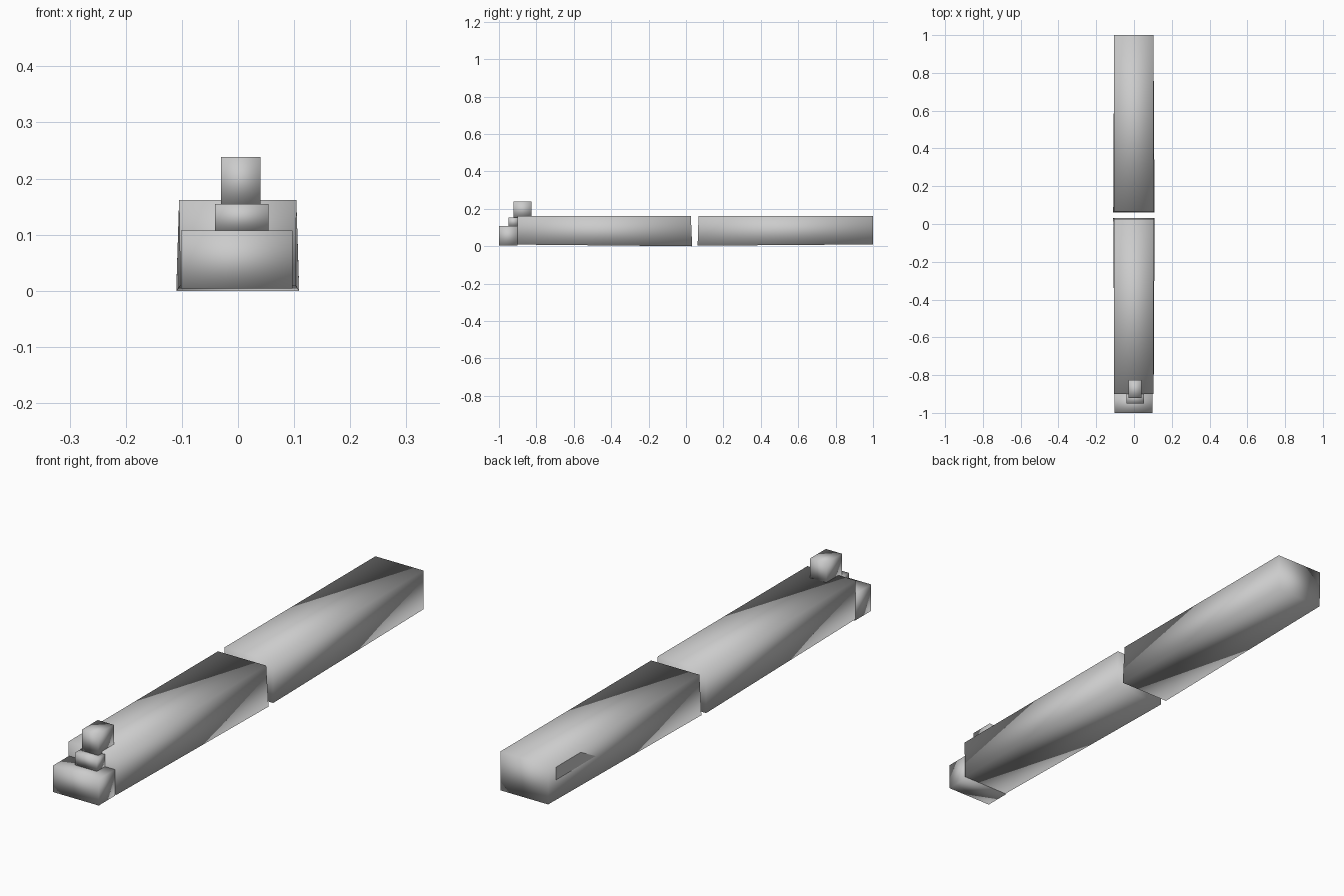
import bpy, bmesh

if "Cube" in bpy.data.objects:
    bpy.data.objects.remove(bpy.data.objects["Cube"])

SMOOTH = True


def block(name, front, back):
    """Six-sided block lofted between two end sections.
    Section: (y_bottom, y_top, x_left_bottom, x_right_bottom, x_left_top, x_right_top, z0, z1)"""
    bm = bmesh.new()
    rings = []
    for yb, yt, xlb, xrb, xlt, xrt, z0, z1 in (front, back):
        rings.append([bm.verts.new(p) for p in
                      ((xlb, yb, z0), (xrb, yb, z0), (xrt, yt, z1), (xlt, yt, z1))])
    a, b = rings
    bm.faces.new(a)
    bm.faces.new(b[::-1])
    for i in range(4):
        j = (i + 1) % 4
        bm.faces.new((a[j], a[i], b[i], b[j]))
    bmesh.ops.recalc_face_normals(bm, faces=bm.faces[:])
    for f in bm.faces:
        f.smooth = SMOOTH
    mesh = bpy.data.meshes.new(name)
    bm.to_mesh(mesh)
    bm.free()
    ob = bpy.data.objects.new(name, mesh)
    bpy.context.collection.objects.link(ob)
    return ob


def box(name, x0, x1, y0, y1, z0, z1):
    return block(name, (y0, y0, x0, x1, x0, x1, z0, z1),
                 (y1, y1, x0, x1, x0, x1, z0, z1))


# Two long car bodies, flaring slightly at the ends that meet
block("front_car",
      (-0.90, -0.90, -0.103, 0.103, -0.105, 0.104, 0.009, 0.162),
      (0.033, 0.026, -0.110, 0.109, -0.105, 0.104, 0.0, 0.162))
block("rear_car",
      (0.062, 0.067, -0.110, 0.109, -0.105, 0.104, 0.003, 0.162),
      (1.0, 1.0, -0.103, 0.103, -0.105, 0.104, 0.010, 0.162))

# Nose, step and cab stacked at the front
box("nose", -0.102, 0.097, -1.0, -0.90, 0.004, 0.107)
box("step", -0.041, 0.054, -0.95, -0.895, 0.107, 0.155)
box("cab", -0.030, 0.040, -0.922, -0.825, 0.155, 0.238)

# Flush slanted side panel on the left of the rear car
bm = bmesh.new()
pts = ((0.957, 0.09), (0.957, 0.14), (0.803, 0.14), (0.711, 0.09))
bm.faces.new([bm.verts.new((-0.1065, y, z)) for y, z in pts])
bm.normal_update()
if bm.faces[:][0].normal.x > 0:
    bmesh.ops.reverse_faces(bm, faces=bm.faces[:])
mesh = bpy.data.meshes.new("side_panel")
bm.to_mesh(mesh)
bm.free()
bpy.context.collection.objects.link(bpy.data.objects.new("side_panel", mesh))
